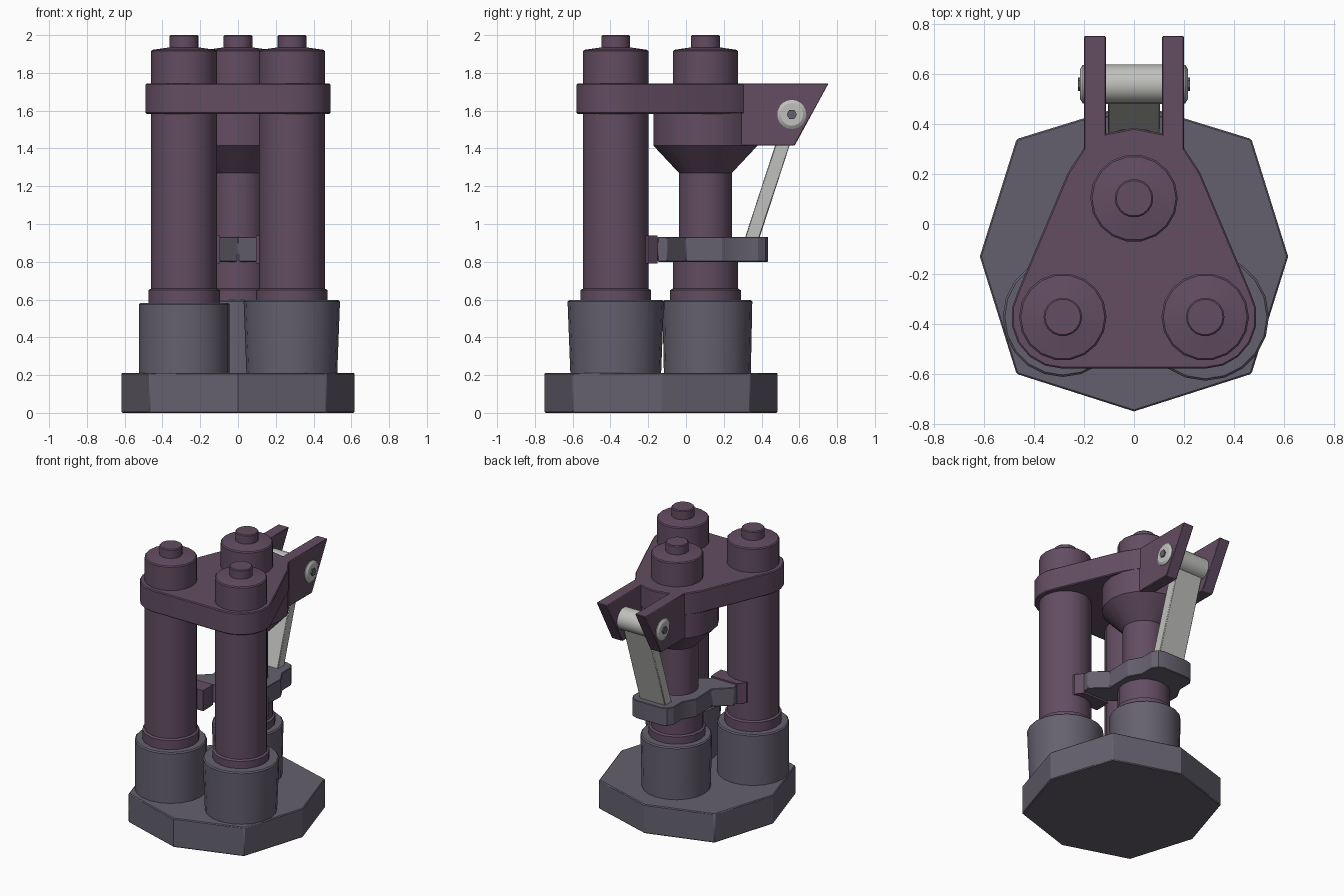
import bpy, bmesh, math
from mathutils import Vector

cube = bpy.data.objects.get("Cube")
if cube:
    bpy.data.objects.remove(cube)


def material(name, rgb):
    m = bpy.data.materials.new(name)
    m.use_nodes = True
    m.diffuse_color = (*rgb, 1)
    bsdf = next(n for n in m.node_tree.nodes if n.type == 'BSDF_PRINCIPLED')
    bsdf.inputs['Base Color'].default_value = (*rgb, 1)
    return m


PURPLE = material("plum paint", (0.125, 0.074, 0.122))
GREY = material("slate grey", (0.13, 0.118, 0.155))
STEEL = material("bare steel", (0.53, 0.53, 0.51))


def finish(name, bm, mat, bevel=0):
    bmesh.ops.recalc_face_normals(bm, faces=bm.faces)
    mesh = bpy.data.meshes.new(name)
    bm.to_mesh(mesh)
    bm.free()
    mesh.materials.append(mat)
    ob = bpy.data.objects.new(name, mesh)
    bpy.context.collection.objects.link(ob)
    if bevel:
        mod = ob.modifiers.new("edge_softening", 'BEVEL')
        mod.width, mod.segments, mod.limit_method = bevel, 1, 'ANGLE'
        mod.angle_limit = math.radians(40)
    bpy.ops.object.select_all(action='DESELECT')
    ob.select_set(True)
    bpy.context.view_layer.objects.active = ob
    bpy.ops.object.shade_smooth_by_angle(angle=math.radians(30))
    return ob


def lathe(name, profile, centre, mat, sides=18, axis='Z'):
    """Stack rings of (radius, distance along the axis) and cap both ends."""
    bm = bmesh.new()
    rings = []
    for r, h in profile:
        ring = []
        for i in range(sides):
            a = math.tau * i / sides
            u, v = r * math.cos(a), r * math.sin(a)
            p = (u, v, h) if axis == 'Z' else (h, u, v)
            ring.append(bm.verts.new(Vector(p) + Vector(centre)))
        rings.append(ring)
    for a, b in zip(rings, rings[1:]):
        for i in range(sides):
            j = (i + 1) % sides
            bm.faces.new((a[i], a[j], b[j], b[i]))
    bm.faces.new(rings[0])
    bm.faces.new(rings[-1])
    return finish(name, bm, mat)


def prism(name, outline, low, high, mat, axis='Z', bevel=0):
    """Extrude an outline: (x, y) along z, or (y, z) along x."""
    bm = bmesh.new()
    place = (lambda p, h: (*p, h)) if axis == 'Z' else (lambda p, h: (h, *p))
    face = bm.faces.new([bm.verts.new(place(p, low)) for p in outline])
    push = Vector(place((0, 0), high - low))
    moved = bmesh.ops.extrude_face_region(bm, geom=[face])['geom']
    bmesh.ops.translate(bm, vec=push, verts=[g for g in moved if isinstance(g, bmesh.types.BMVert)])
    return finish(name, bm, mat, bevel)


def mirrored(half):
    """Complete an outline whose points run along the +x half."""
    return half + [(-x, y) for x, y in reversed(half) if x > 0]


FRONT_X, FRONT_Y, BACK_Y = 0.285, -0.372, 0.103

# Octagonal base
prism("base", mirrored([(0, -0.75), (0.47, -0.6), (0.617, -0.13), (0.47, 0.34), (0, 0.485)]),
      0, 0.212, GREY, bevel=0.006)

# Sockets holding the three columns
for name, x, y, low_r, top_r, top in (
        ("front_right_socket", -FRONT_X, FRONT_Y, 0.24, 0.24, 0.583),
        ("front_left_socket", FRONT_X, FRONT_Y, 0.24, 0.255, 0.597),
        ("back_socket", 0, BACK_Y + 0.01, 0.23, 0.238, 0.597)):
    lathe(name, [(low_r, 0.2), (top_r, top - 0.008), (top_r - 0.008, top)], (x, y, 0), GREY, 20)

# Columns with a foot flange, a bevelled cap and a pin on top
foot = [(0.19, 0.56), (0.19, 0.65), (0.175, 0.658)]
cap = [(0.175, 1.915), (0.168, 1.922), (0.077, 1.935), (0.077, 1.994), (0.071, 2.0)]
for side, sx in (("right", -1), ("left", 1)):
    lathe(f"front_{side}_column", foot + cap, (sx * FRONT_X, FRONT_Y, 0), PURPLE)
funnel = [(0.175, 0.84), (0.142, 0.84), (0.142, 1.27), (0.28, 1.415), (0.28, 1.6), (0.175, 1.6)]
lathe("back_column", foot + funnel + cap, (0, BACK_Y, 0), PURPLE)

# Top plate wrapping the columns, notched at the back for the link
corner = [(FRONT_X + 0.207 * math.cos(math.radians(a)), FRONT_Y + 0.207 * math.sin(math.radians(a)))
          for a in range(-90, 31, 20)]
plate = corner + [(0.265, 0.205), (0.2, 0.305), (0.115, 0.362), (0, 0.385)]
prism("top_plate", mirrored(plate), 1.583, 1.745, PURPLE, bevel=0.006)

# Fork cheeks and their bolts
cheek = [(0.2, 1.745), (0.755, 1.745), (0.575, 1.415), (0.2, 1.415)]
PIN_Y, PIN_Z = 0.56, 1.58
for side, sx in (("right", -1), ("left", 1)):
    low, high = sorted((sx * 0.113, sx * 0.2))
    prism(f"{side}_fork_cheek", cheek, low, high, PURPLE, 'X', 0.004)
    lathe(f"{side}_bolt_head", [(0.077, sx * 0.19), (0.077, sx * 0.205), (0.06, sx * 0.216)],
          (0, PIN_Y, PIN_Z), STEEL, 20, 'X')
    lathe(f"{side}_bolt_hex", [(0.027, sx * 0.2), (0.027, sx * 0.225)],
          (0, PIN_Y, PIN_Z), GREY, 6, 'X')

# Link arm with a roller eye, leaning from the bracket up to the fork
lathe("link_eye", [(0.079, -0.113), (0.079, 0.113)], (0, PIN_Y, PIN_Z), STEEL, 20, 'X')
link = [(0.297, 0.88), (0.374, 0.88), (0.602, PIN_Z), (0.525, PIN_Z)]
prism("link_arm", link, -0.105, 0.105, STEEL, 'X', 0.005)

# Clamp bracket around the back column, reaching to both front columns
bracket = [(0, -0.065), (0.12, -0.15), (0.31, -0.15), (0.32, -0.1), (0.21, 0.0), (0.215, 0.19),
           (0.165, 0.28), (0.165, 0.38), (0.14, 0.42), (0.1, 0.435)]
prism("clamp_bracket", mirrored(bracket), 0.8, 0.932, GREY, bevel=0.004)
for side, sx in (("right", -1), ("left", 1)):
    low, high = sorted((sx * 0.095, sx * 0.35))
    prism(f"{side}_bracket_pad", [(low, -0.27), (high, -0.27), (high, -0.2), (sx * 0.31, -0.15),
                                  (sx * 0.1, -0.15), (low, -0.2)] if sx > 0 else
          [(high, -0.27), (low, -0.27), (low, -0.2), (-0.31, -0.15), (-0.1, -0.15), (high, -0.2)],
          0.79, 0.94, PURPLE)
